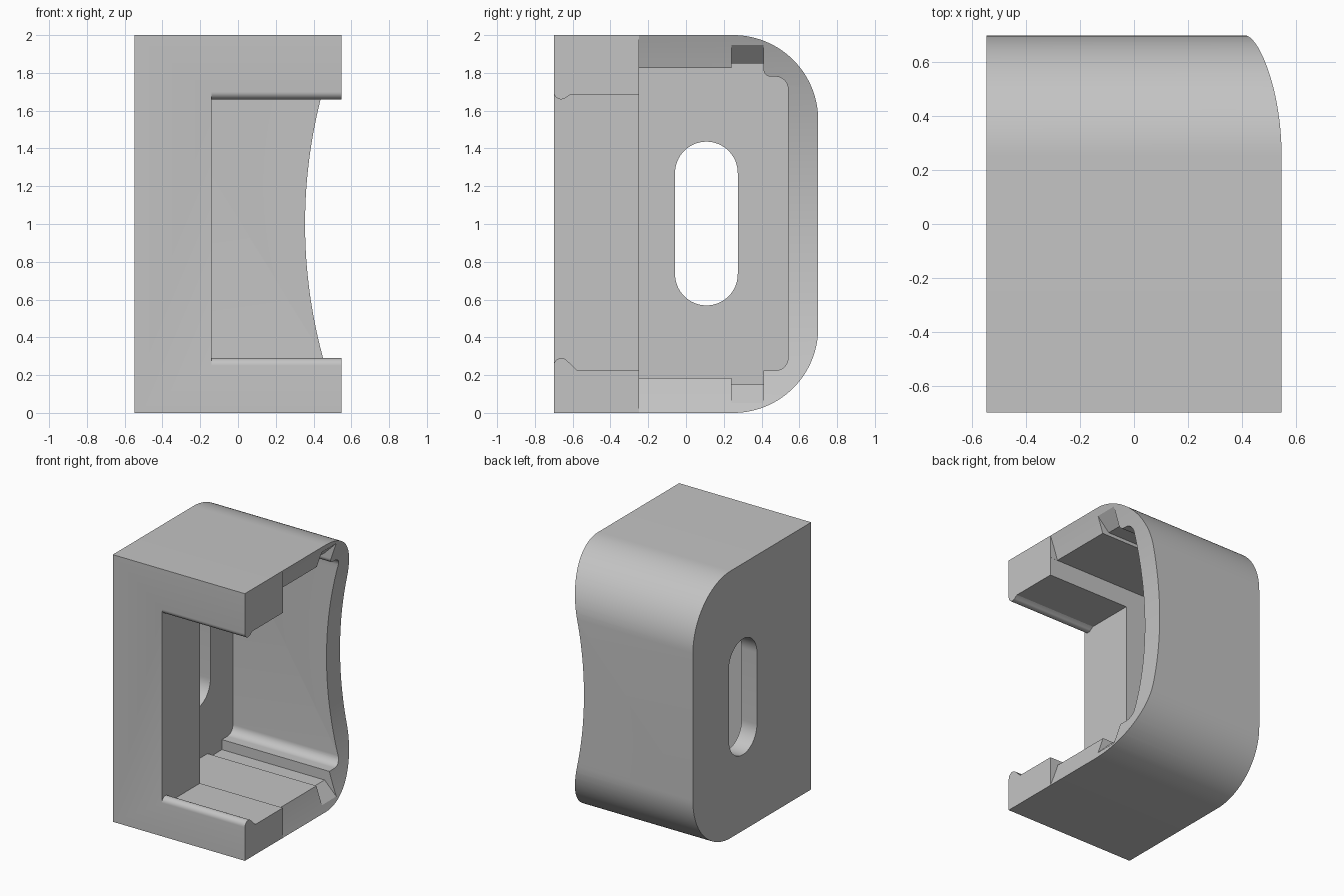
import bpy
import bmesh
from math import sin, cos, radians, sqrt

cube = bpy.data.objects.get("Cube")
if cube:
    bpy.data.objects.remove(cube, do_unlink=True)

# Single plain grey
grey = bpy.data.materials.new("plain grey")
grey.use_nodes = True
grey.diffuse_color = (0.55, 0.55, 0.55, 1)
grey.node_tree.nodes["Principled BSDF"].inputs["Base Color"].default_value = (0.55, 0.55, 0.55, 1)


def arc(cx, cy, r, start, end, n=12):
    """Points along an arc, angles in degrees."""
    angles = [radians(start + (end - start) * i / n) for i in range(n + 1)]
    return [(cx + r * cos(a), cy + r * sin(a)) for a in angles]


def prism(name, points, axis, low, high):
    """Extrude a closed profile (y,z along X, or x,z along Y)."""
    def place(p, d):
        return (d, p[0], p[1]) if axis == "X" else (p[0], d, p[1])
    bm = bmesh.new()
    rings = [[bm.verts.new(place(p, d)) for p in points] for d in (low, high)]
    count = len(points)
    for ring in rings:
        bm.faces.new(ring)
    for i in range(count):
        j = (i + 1) % count
        bm.faces.new((rings[0][i], rings[0][j], rings[1][j], rings[1][i]))
    bmesh.ops.recalc_face_normals(bm, faces=bm.faces)
    mesh = bpy.data.meshes.new(name)
    bm.to_mesh(mesh)
    bm.free()
    mesh.materials.append(grey)
    obj = bpy.data.objects.new(name, mesh)
    bpy.context.collection.objects.link(obj)
    return obj


HALF = 0.547   # half width
WALL = -0.25   # inner face of the front wall

# Outer block with rounded back corners
body = prism("housing", [(-0.7, 0)] + arc(0.25, 0.45, 0.45, -90, 0, 28)
             + arc(0.25, 1.55, 0.45, 0, 90, 28) + [(-0.7, 2)], "X", -HALF, HALF)

# Concave sweep across the open side, behind the front wall
R = 2.69
steps = 48
sweep = []
for i in range(steps + 1):
    z = -0.1 + 2.2 * i / steps
    sweep.append((0.355 + R - sqrt(R * R - (z - 1) ** 2), z))
side_sweep = prism("side_sweep_cutter", sweep + [(1, 2.1), (1, -0.1)], "Y", WALL + 0.001, 1)

# Inner cavity with grooves and rounded back corners
cavity_profile = ([(WALL, 0.185), (0.24, 0.185), (0.24, 0.15), (0.41, 0.15), (0.41, 0.225)]
                  + arc(0.475, 0.29, 0.065, -90, 0)
                  + arc(0.475, 1.715, 0.065, 0, 90)
                  + arc(0.45, 1.82, 0.04, 270, 180)
                  + [(0.41, 1.85), (0.24, 1.85), (0.24, 1.825), (WALL, 1.825)])
cavity = prism("cavity_cutter", cavity_profile, "X", -0.42, 1)

# Front opening with rounded lips
opening_profile = ([(-0.8, 0.25)] + arc(-0.66, 0.25, 0.04, 180, 45)
                   + [(-0.575, 0.225), (-0.2, 0.225), (-0.2, 1.685), (-0.61, 1.685)]
                   + arc(-0.66, 1.7, 0.04, -40, -180) + [(-0.8, 1.7)])
opening = prism("opening_cutter", opening_profile, "X", -0.14, 1)

# Flared lead-in at the ends of both grooves
lead_in = prism("lead_in_cutter", [(0.43, 0.15), (0.53, 0.05), (0.75, 0.05),
                                   (0.75, 1.95), (0.53, 1.95), (0.43, 1.85)], "Y", 0.24, 0.41)

# Long slot through the closed side
slot = prism("slot_cutter", arc(0.108, 0.735, 0.166, 180, 360, 32)
             + arc(0.108, 1.27, 0.166, 0, 180, 32), "X", -1, 0)

# Cut everything out of the block
bpy.ops.object.select_all(action="DESELECT")
bpy.context.view_layer.objects.active = body
body.select_set(True)
for cutter in (side_sweep, cavity, opening, lead_in, slot):
    cutter.hide_render = True
    mod = body.modifiers.new(cutter.name, "BOOLEAN")
    mod.operation = "DIFFERENCE"
    mod.solver = "EXACT"
    mod.object = cutter
    bpy.ops.object.modifier_apply(modifier=mod.name)
    bpy.data.objects.remove(cutter, do_unlink=True)

# Smooth curves, keep crisp edges
bpy.ops.object.shade_smooth_by_angle(angle=radians(20))
